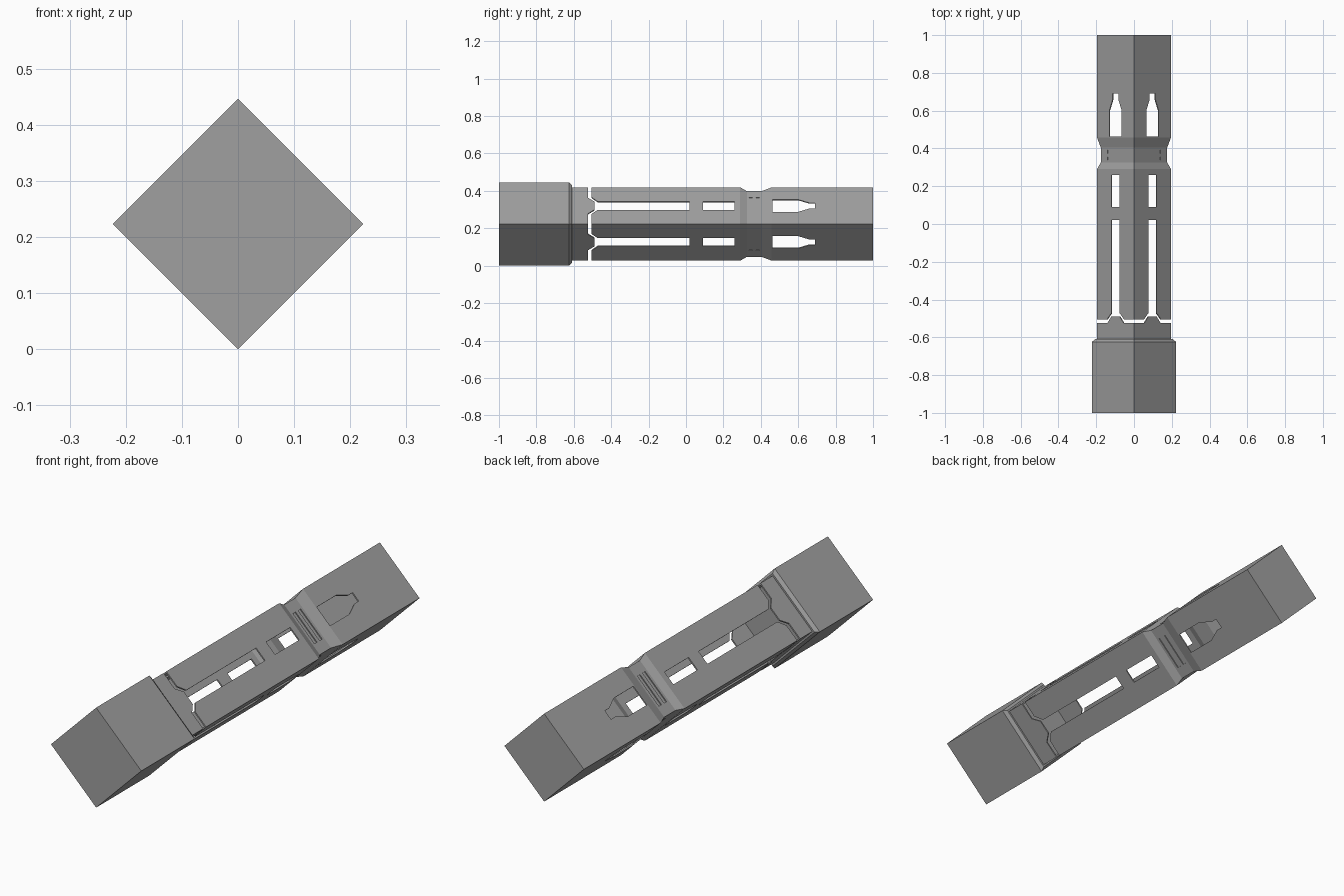
import bpy, bmesh, math
from mathutils import Vector

if "Cube" in bpy.data.objects:
    bpy.data.objects.remove(bpy.data.objects["Cube"])

ZC = 0.223            # height of the long axis
R2 = math.sqrt(2)
HD = 0.196            # half-diagonal of the square tube
WALL = 0.009          # wall, measured along the diagonal

metal = bpy.data.materials.new("dark_metal")
metal.diffuse_color = (0.35, 0.35, 0.35, 1)
metal.use_nodes = True
metal.node_tree.nodes["Principled BSDF"].inputs["Base Color"].default_value = metal.diffuse_color


def make_object(name, bm):
    bmesh.ops.recalc_face_normals(bm, faces=bm.faces)
    me = bpy.data.meshes.new(name)
    bm.to_mesh(me)
    bm.free()
    me.materials.append(metal)
    ob = bpy.data.objects.new(name, me)
    bpy.context.collection.objects.link(ob)
    return ob


def loft(bm, profile, closed=False):
    """Diamond sections (y, half-diagonal) joined along y; capped, or looped when closed."""
    rings = [[bm.verts.new((h * x, y, ZC + h * z))
              for x, z in ((1, 0), (0, 1), (-1, 0), (0, -1))] for y, h in profile]
    pairs = list(zip(rings, rings[1:]))
    if closed:
        pairs.append((rings[-1], rings[0]))
    else:
        bm.faces.new(rings[0])
        bm.faces.new(rings[-1])
    for a, b in pairs:
        for i in range(4):
            j = (i + 1) % 4
            bm.faces.new((a[i], a[j], b[j], b[i]))


def side_prisms(bm, half, d0, d1):
    """On each of the four sides, a symmetric outline (half-width, y) from depth d0 to d1."""
    outline = half + [(-u, y) for u, y in reversed(half)]
    n = len(outline)
    for k in range(4):
        a = math.radians(45 + 90 * k)
        nrm = Vector((math.cos(a), 0, math.sin(a)))
        tan = Vector((-math.sin(a), 0, math.cos(a)))
        lo, hi = [[bm.verts.new(nrm * d + tan * (u * R2) + Vector((0, y, ZC)))
                   for u, y in outline] for d in (d0, d1)]
        bm.faces.new(lo)
        bm.faces.new(hi)
        for i in range(n):
            j = (i + 1) % n
            bm.faces.new((lo[i], lo[j], hi[j], hi[i]))


# Solid front block with chamfered rear edge
bm = bmesh.new()
loft(bm, [(-1.0, 0.223), (-0.625, 0.223), (-0.61, 0.207)])
make_object("front_block", bm)

# Collar ring with a tapered tab on each side
bm = bmesh.new()
loft(bm, [(-0.61, HD), (-0.525, HD), (-0.525, HD - WALL), (-0.61, HD - WALL)], closed=True)
side_prisms(bm, [(0.043, -0.525), (0.022, -0.49)], (HD - WALL) / R2, HD / R2)
make_object("collar", bm)

# Hollow main tube with waist: open shell at the front, solid end plate at the rear
outer = [(-0.505, HD), (0.29, HD), (0.325, 0.176), (0.405, 0.176), (0.458, HD), (1.0, HD)]
inner = [(min(y, 0.99), h - WALL) for y, h in outer]
bm = bmesh.new()
loft(bm, outer + inner[::-1], closed=True)
rear_join = [f for f in bm.faces if min(v.co.y for v in f.verts) > 0.98]
bmesh.ops.delete(bm, geom=rear_join, context='FACES_ONLY')
for y in (1.0, 0.99):
    ring = [v for v in bm.verts if abs(v.co.y - y) < 1e-4]
    ring.sort(key=lambda v: math.atan2(v.co.z - ZC, v.co.x))
    bm.faces.new(ring)
body = make_object("main_tube", bm)

# Cutters: long slot, short slot, tapered slot and shallow vents
bm = bmesh.new()
side_prisms(bm, [(0.045, -0.53), (0.045, -0.505), (0.022, -0.472), (0.022, 0.02)], 0.06, 0.2)
side_prisms(bm, [(0.022, 0.09), (0.022, 0.26)], 0.06, 0.2)
side_prisms(bm, [(0.033, 0.462), (0.033, 0.60), (0.015, 0.66), (0.015, 0.69)], 0.06, 0.2)
for y in (0.338, 0.374):
    side_prisms(bm, [(0.053, y), (0.053, y + 0.018)], 0.120, 0.2)
cutter = make_object("slot_cutter", bm)
cutter.hide_render = True

mod = body.modifiers.new("slots", 'BOOLEAN')
mod.object = cutter
mod.operation = 'DIFFERENCE'
mod.solver = 'EXACT'
bpy.context.view_layer.objects.active = body
bpy.ops.object.modifier_apply(modifier=mod.name)
bpy.data.objects.remove(cutter)
